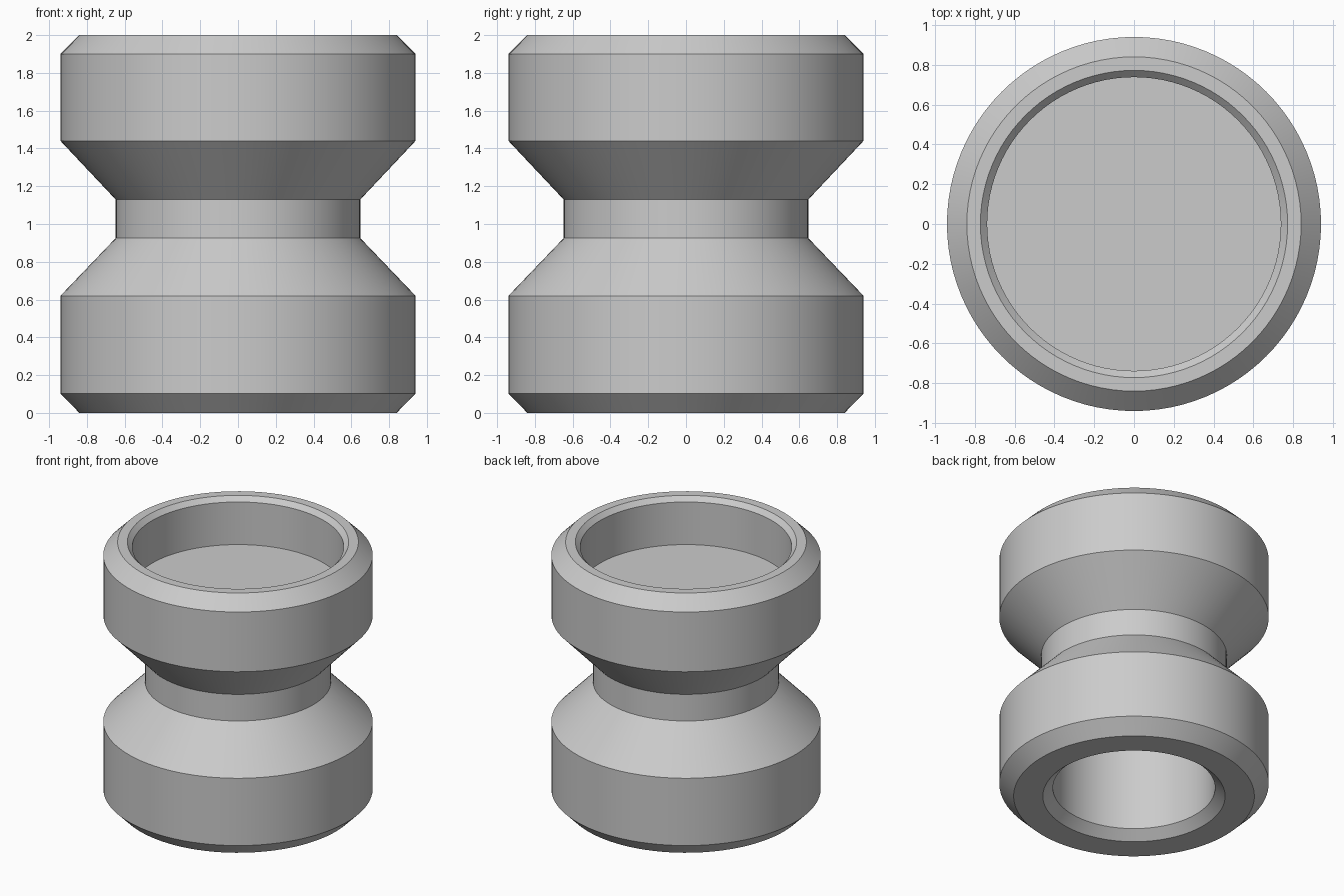
import bpy
import bmesh
from math import radians, tau

SEGMENTS = 96

cube = bpy.data.objects.get("Cube")
if cube:
    bpy.data.objects.remove(cube, do_unlink=True)

# Plain grey material
grey = bpy.data.materials.new("light_grey")
grey.use_nodes = True
colour = (0.6, 0.6, 0.6, 1)
grey.diffuse_color = colour
grey.node_tree.nodes["Principled BSDF"].inputs["Base Color"].default_value = colour


def lathe(name, profile, material):
    """Revolve a (radius, height) profile around the z axis."""
    bm = bmesh.new()
    verts = [bm.verts.new((r, 0, z)) for r, z in profile]
    edges = [bm.edges.new(pair) for pair in zip(verts, verts[1:])]
    bmesh.ops.spin(bm, geom=verts + edges, cent=(0, 0, 0), axis=(0, 0, 1),
                   angle=tau, steps=SEGMENTS, use_merge=False)
    bmesh.ops.remove_doubles(bm, verts=bm.verts, dist=0.0005)
    bmesh.ops.recalc_face_normals(bm, faces=bm.faces)
    mesh = bpy.data.meshes.new(name)
    bm.to_mesh(mesh)
    bm.free()
    mesh.materials.append(material)
    obj = bpy.data.objects.new(name, mesh)
    bpy.context.collection.objects.link(obj)
    return obj


# Bottom bore, from its ceiling down to the chamfered mouth
bore = [(0, 1.4), (0.566, 1.4), (0.566, 0.065), (0.636, 0)]
# Outside: lower drum, waist and upper drum
outside = [(0.84, 0), (0.94, 0.102), (0.94, 0.62), (0.648, 0.925),
           (0.648, 1.13), (0.94, 1.44), (0.94, 1.9), (0.84, 2)]
# Top recess, from its chamfered mouth down to the floor
recess = [(0.772, 2), (0.738, 1.965), (0.738, 1.637), (0, 1.637)]

body = lathe("waisted_body", bore + outside + recess, grey)

# Smooth round walls with crisp rims
bpy.ops.object.select_all(action="DESELECT")
body.select_set(True)
bpy.context.view_layer.objects.active = body
bpy.ops.object.shade_smooth_by_angle(angle=radians(25))
